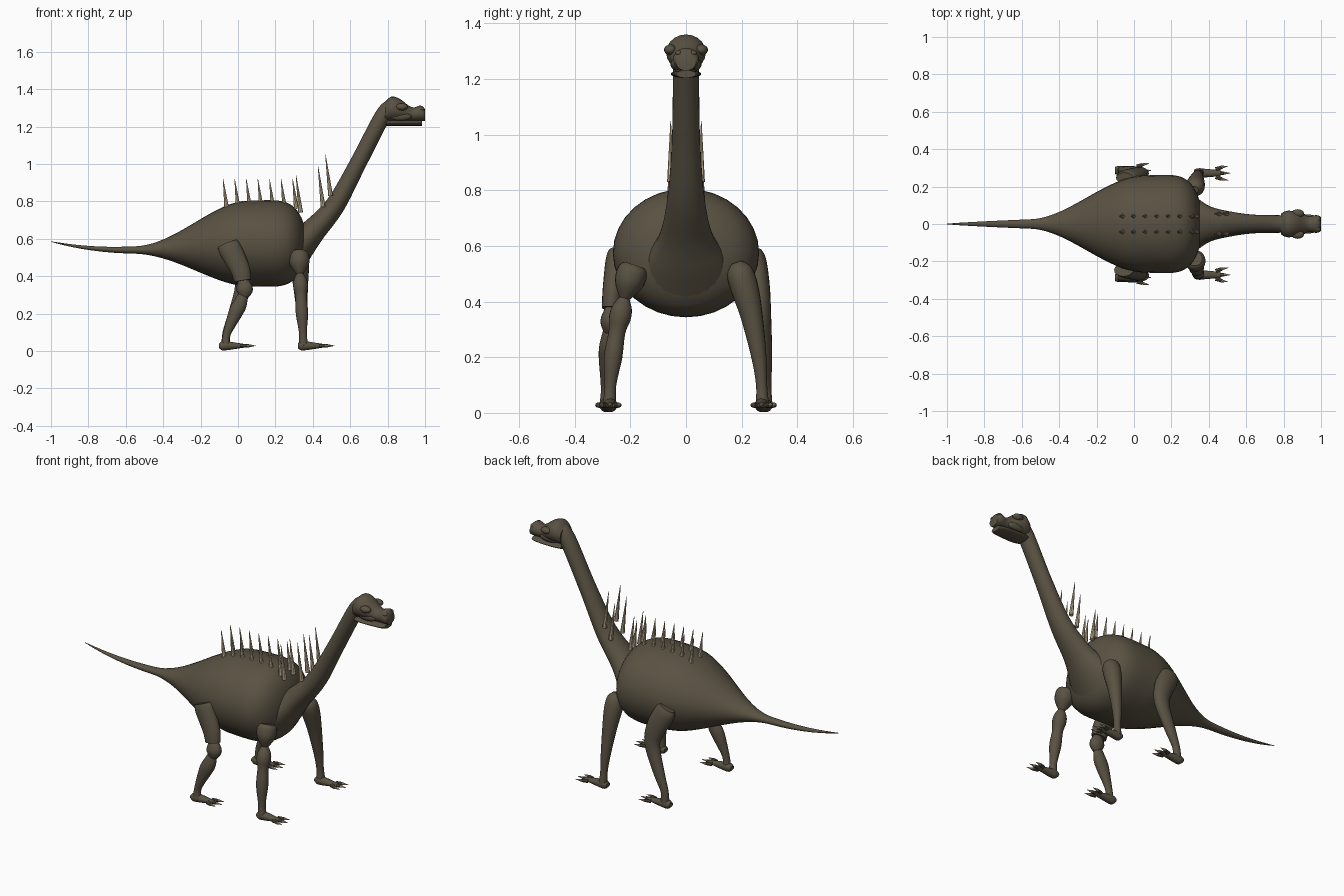
import bpy, bmesh, math
from mathutils import Vector

if "Cube" in bpy.data.objects:
    bpy.data.objects.remove(bpy.data.objects["Cube"], do_unlink=True)


def material(name, color):
    mat = bpy.data.materials.new(name)
    mat.use_nodes = True
    mat.diffuse_color = (*color, 1)
    mat.node_tree.nodes["Principled BSDF"].inputs["Base Color"].default_value = (*color, 1)
    return mat


HIDE = material("olive brown hide", (.1, .083, .055))
HORN = material("pale tan horn", (.55, .45, .31))
SIDES = {"left": 1, "right": -1}
parts = []


def finish(name, bm, mat):
    bmesh.ops.recalc_face_normals(bm, faces=bm.faces)
    mesh = bpy.data.meshes.new(name)
    bm.to_mesh(mesh)
    bm.free()
    mesh.materials.append(mat)
    obj = bpy.data.objects.new(name, mesh)
    bpy.context.collection.objects.link(obj)
    parts.append(obj)


def smooth(stations, steps):
    # Catmull-Rom curve through the stations
    ends = [stations[0], *stations, stations[-1]]
    result = []
    for i in range(len(stations) - 1):
        for k in range(steps):
            t = k / steps
            result.append([b + t / 2 * (c - a + t * (2 * a - 5 * b + 4 * c - d
                                                     + t * (3 * b - a - 3 * c + d)))
                           for a, b, c, d in zip(*ends[i:i + 4])])
    return result + [list(stations[-1])]


def loft(name, stations, sides=20, steps=4, mat=HIDE, upright=False):
    # Each station: x, y, z, half width, half depth
    stations = smooth(stations, steps)
    bm = bmesh.new()
    rings = []
    for i, (x, y, z, width, depth) in enumerate(stations):
        before = Vector(stations[max(i - 1, 0)][:3])
        after = Vector(stations[min(i + 1, len(stations) - 1)][:3])
        along = Vector((1, 0, 0)) if upright else (after - before).normalized()
        across = Vector((0, 1, 0))
        across = (across - along * across.dot(along)).normalized()
        up = along.cross(across)
        angles = [math.tau * k / sides for k in range(sides)]
        rings.append([bm.verts.new(Vector((x, y, z)) + across * width * math.cos(angle)
                                   + up * depth * math.sin(angle)) for angle in angles])
    for ring, following in zip(rings, rings[1:]):
        for k in range(sides):
            bm.faces.new((ring[k - 1], ring[k], following[k], following[k - 1]))
    bm.faces.new(rings[0])
    bm.faces.new(rings[-1])
    finish(name, bm, mat)


def ball(name, center, size):
    bm = bmesh.new()
    bmesh.ops.create_uvsphere(bm, u_segments=16, v_segments=10, radius=1)
    bmesh.ops.scale(bm, vec=size, verts=bm.verts)
    bmesh.ops.translate(bm, vec=center, verts=bm.verts)
    finish(name, bm, HIDE)


def spike(name, base, tip, radius):
    point = radius / 12
    loft(name, [(*base, radius, radius), (*tip, point, point)], sides=8, steps=1, mat=HORN)


# Body and tail: slim tail, swelling belly, blunt rounded chest
def trunk_station(x):
    t = min(max((x + .55) / .6, 0), 1)
    swell = t * t * (3 - 2 * t)
    flick = max(-.6 - x, 0) / .4
    chest = max(x - .1, 0) / .265
    blunt = math.sqrt(max(1 - chest ** 4, 0)) + .01
    width = (.045 * (x + 1.01) ** .75 + .21 * swell) * blunt
    return x, 0, .54 + .035 * swell + .045 * flick ** 2, width, width * (.77 + .11 * swell)


CHEST_END = .365
tail_steps = [-1 + 1.2 * i / 40 for i in range(40)]
chest_steps = [.2 + (CHEST_END - .2) * math.sin(math.pi / 2 * i / 14) for i in range(15)]
loft("body_and_tail", [trunk_station(x) for x in tail_steps + chest_steps],
     sides=32, steps=1, upright=True)

# Neck, flaring out of the chest at its root
neck_path = [(.23, .48, .2), (.32, .56, .145), (.4, .64, .095), (.52, .78, .066),
             (.64, 1, .05), (.77, 1.25, .047), (.82, 1.305, .045)]
loft("neck", [(x, 0, z, r, .02 + r / 2) for x, z, r in neck_path], sides=28, steps=6)

# Head resting on a level mouth line, with the lower jaw beneath
MOUTH = 1.23
skull = [(.785, .05), (.82, .065), (.865, .059), (.91, .042), (.94, .036), (.97, .041),
         (.99, .038), (1, .03)]
loft("head", [(x, 0, MOUTH + h, h + .006, h) for x, h in skull], upright=True)
jaw = [(.79, .045), (.84, .055), (.95, .049), (.985, .036)]
loft("lower_jaw", [(x, 0, MOUTH - .012, w, .014) for x, w in jaw], upright=True)

for side, s in SIDES.items():
    ball(f"{side}_brow", (.875, s * .056, 1.305), (.034, .023, .019))
    ball(f"{side}_cheek", (.87, s * .036, 1.255), (.06, .02, .024))
    ball(f"{side}_nostril", (.98, s * .026, 1.293), (.018, .014, .011))

    # Paired spikes along the back, with longer ones up the neck
    roots = [(-.06 + .062 * i, .76, .16) for i in range(7)]
    roots += [(.335, .74, .2), (.455, .77, .22), (.495, .83, .22)]
    for number, (x, z, tall) in enumerate(roots, 1):
        y = s * (.055 if x > .4 else .042)
        spike(f"{side}_spike_{number}", (x, y, z), (x - tall / 8, y, z + tall), .013)


# Clawed feet
def foot(name, x, y):
    sole = [(-.032, .012), (-.015, .025), (.015, .024), (.06, .017), (.11, .009)]
    loft(name, [(x + dx, y, .028, .012 + h / 2, h) for dx, h in sole], sides=14, upright=True)
    for digit, spread in {"inner": -1, "middle": 0, "outer": 1}.items():
        knuckle = Vector((x + .085, y + spread * .02, .028))
        nail = knuckle + Vector((.045 - abs(spread) * .012, spread * .012, 0))
        loft(f"{name}_{digit}_toe", [(*knuckle, .012, .011), (*nail, .009, .009)],
             sides=8, steps=1)
        spike(f"{name}_{digit}_claw", nail, nail + Vector((.035, spread * .006, 0)), .008)


# Legs bow outward toward the ground; hind legs are deeper toward the hip
def front_limb(name, s, profile):
    loft(name, [(.352 - z / 20, s * (.275 - .32 * z * z), z, r, r) for z, r in profile])


def hind_limb(name, s, profile):
    loft(name, [(x, s * (.288 - .13 * z * z), z, r, r * (1 + z)) for x, z, r in profile])


# Left legs, smooth from hip to ankle
front_limb("front_left_leg", 1, [(.54, .02), (.51, .046), (.45, .05), (.35, .04), (.2, .027),
                                 (.1, .02), (.03, .024)])
hind_limb("back_left_leg", 1, [(-.05, .575, .03), (-.035, .54, .04), (.01, .45, .04),
                               (.03, .35, .034), (-.02, .2, .027), (-.06, .1, .02),
                               (-.065, .03, .023)])

# Right legs, in pieces pinched at the joints
front_limb("front_right_shoulder", -1, [(.53, .04), (.51, .054), (.46, .05), (.405, .014)])
front_limb("front_right_leg", -1, [(.42, .014), (.38, .035), (.34, .039), (.29, .03),
                                   (.2, .033), (.1, .021), (.03, .024)])
hind_limb("back_right_thigh", -1, [(-.055, .575, .035), (-.04, .54, .04), (.01, .44, .037),
                                   (.025, .375, .033)])
hind_limb("back_right_knee", -1, [(.028, .38, .02), (.035, .33, .034), (.03, .29, .02)])
hind_limb("back_right_shin", -1, [(.03, .31, .018), (.01, .25, .03), (-.015, .2, .031),
                                  (-.06, .09, .019), (-.065, .03, .023)])

for side, s in SIDES.items():
    foot(f"front_{side}_foot", .352, s * .272)
    foot(f"back_{side}_foot", -.07, s * .286)

# Smooth shading with sharp edges kept
bpy.ops.object.select_all(action="DESELECT")
for obj in parts:
    obj.select_set(True)
bpy.context.view_layer.objects.active = parts[0]
bpy.ops.object.shade_smooth_by_angle(angle=math.radians(40))
